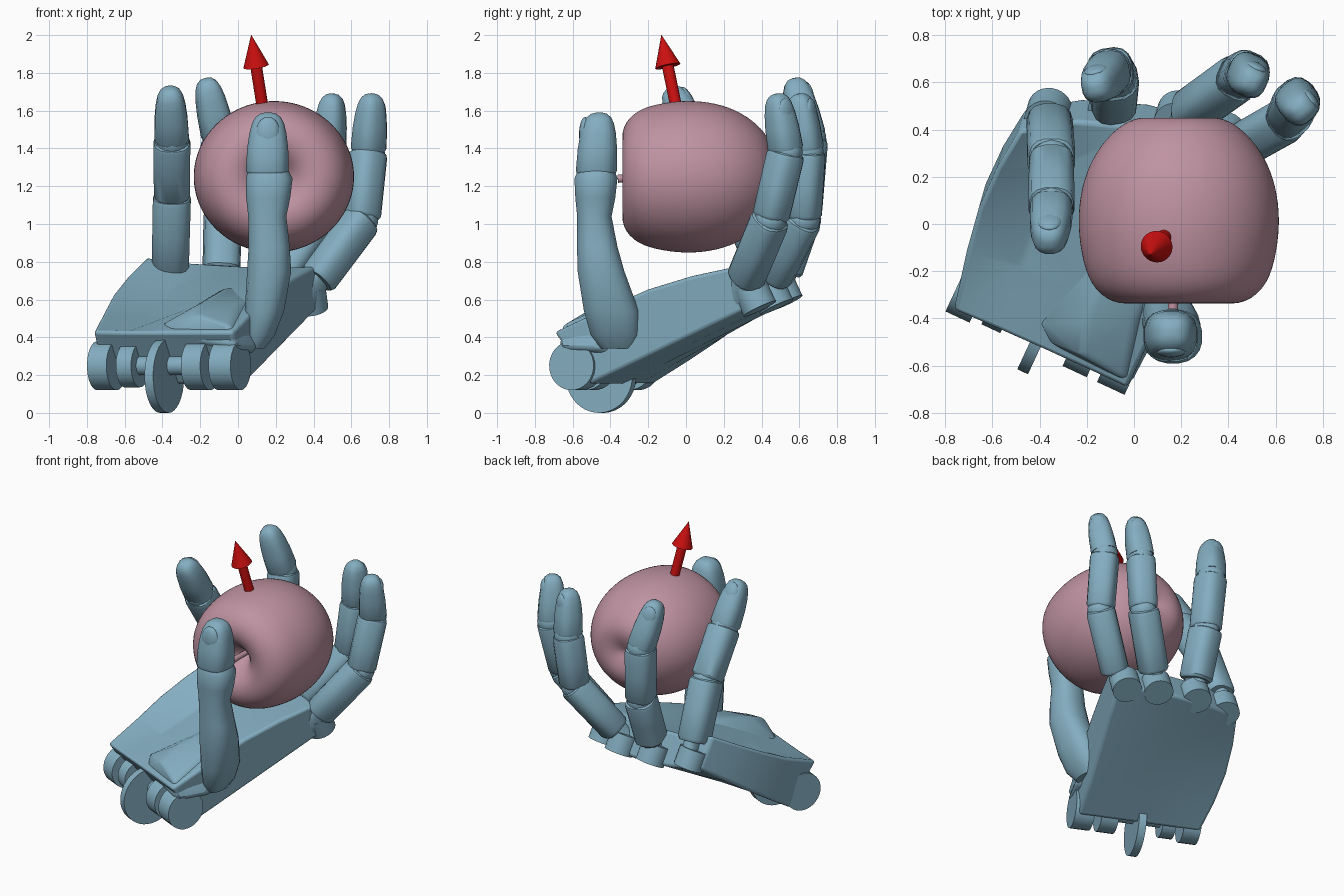
import bpy, bmesh
from math import sin, cos, pi, copysign, radians
from mathutils import Vector as V

if "Cube" in bpy.data.objects:
    bpy.data.objects.remove(bpy.data.objects["Cube"])


def material(name, rgb):
    m = bpy.data.materials.new(name)
    m.diffuse_color = (*rgb, 1)
    m.use_nodes = True
    m.node_tree.nodes["Principled BSDF"].inputs["Base Color"].default_value = m.diffuse_color
    return m


BLUE = material("blue", (0.23, 0.42, 0.53))
PINK = material("pink", (0.52, 0.29, 0.36))
RED = material("red", (0.60, 0.005, 0.005))


def finish(bm, name, mat=BLUE, angle=35, bevel=0):
    bmesh.ops.recalc_face_normals(bm, faces=bm.faces)
    me = bpy.data.meshes.new(name)
    bm.to_mesh(me)
    bm.free()
    ob = bpy.data.objects.new(name, me)
    bpy.context.collection.objects.link(ob)
    me.materials.append(mat)
    if bevel:
        mod = ob.modifiers.new("bevel", "BEVEL")
        mod.width, mod.segments = bevel, 3
    bpy.context.view_layer.objects.active = ob
    ob.select_set(True)
    bpy.ops.object.shade_smooth_by_angle(angle=radians(angle))
    ob.select_set(False)
    return ob


def loft(name, stations, s, o, mat=BLUE, sides=16, power=0.75, angle=35):
    """Tube through (centre, half width, half depth) stations; s and o are its cross axes."""
    bm = bmesh.new()
    rings = []
    for c, w, d in stations:
        ring = []
        for i in range(sides):
            a = 2 * pi * (i + 0.5) / sides
            x, y = (copysign(abs(f) ** power, f) for f in (cos(a), sin(a)))
            ring.append(bm.verts.new(c + s * x * w + o * y * d))
        rings.append(ring)
    for r, q in zip(rings, rings[1:]):
        for i in range(sides):
            j = (i + 1) % sides
            bm.faces.new((r[i], r[j], q[j], q[i]))
    bm.faces.new(rings[0])
    bm.faces.new(rings[-1])
    return finish(bm, name, mat, angle)


def cross_axes(d, hint):
    o = (hint - d * hint.dot(d)).normalized()
    return d.cross(o), o


def rod(name, a, b, r1, r2=None, mat=BLUE, sides=28):
    a, b = V(a), V(b)
    d = (b - a).normalized()
    s, o = cross_axes(d, V((0.31, 0.52, 0.79)))
    r2 = r1 if r2 is None else r2
    return loft(name, [(a, r1, r1), (b, r2, r2)], s, o, mat, sides, 1)


def ball(name, c, w, d, h, s, o, up):
    bm = bmesh.new()
    bmesh.ops.create_uvsphere(bm, u_segments=16, v_segments=10, radius=1)
    for v in bm.verts:
        x, y, z = v.co
        v.co = c + s * x * w + o * y * d + up * z * h
    return finish(bm, name, angle=60)


def hull(name, points, bevel):
    bm = bmesh.new()
    for p in points:
        bm.verts.new(p)
    bmesh.ops.convex_hull(bm, input=bm.verts[:])
    finish(bm, name, bevel=bevel, angle=50)


APPLE = V((0.19, 0.06, 1.25))
N = V((-0.12, -0.42, 0.90)).normalized()      # palm normal
L = V((0.36, 0.85, 0.38)).normalized()        # wrist to knuckles

# Fingers: pivots from knuckle to tip, half width, outward direction
SHAFT = [(0.0, 0.86), (0.05, 0.98), (0.5, 0.99), (0.93, 1.0), (0.98, 0.95), (1.0, 0.85)]
TIP = [(0.0, 0.95), (0.04, 1.0), (0.4, 0.96), (0.65, 0.87), (0.82, 0.75), (0.92, 0.6), (0.98, 0.38), (1.0, 0.15)]
FINGERS = {
    "index": ([(.38, .29, .65), (.655, .445, 1.02), (.69, .53, 1.38), (.71, .48, 1.69)], .095, (.7, .6, 0)),
    "middle": ([(.19, .44, .66), (.44, .62, 1.02), (.48, .64, 1.38), (.50, .60, 1.69)], .095, (.4, .9, 0)),
    "ring": ([(-.09, .49, .68), (-.08, .62, 1.06), (-.10, .65, 1.45), (-.17, .57, 1.77)], .100, (-.15, 1, 0)),
    "little": ([(-.36, .45, .70), (-.35, .27, 1.14), (-.35, .07, 1.44), (-.36, -.09, 1.72)], .102, (0, 1, 0)),
}


def nail(name, a, b, hint, w, t=0.70):
    d = (b - a).normalized()
    s, o = cross_axes(d, hint)
    ball(name, a.lerp(b, t) + o * w * 0.66, w * 0.58, w * 0.26, w * 0.75, s, o, d)


for fname, (pts, w, out) in FINGERS.items():
    pts, out = [V(p) for p in pts], V(out)
    for k in range(3):
        a, b = pts[k], pts[k + 1]
        d = (b - a).normalized()
        s, o = cross_axes(d, out)
        start = a + d * (0.07 if k == 0 else 0.012)
        end = b + d * (0.01 if k == 0 else 0)
        scale = w * (1.0, 0.97, 0.90)[k]
        prof = SHAFT if k < 2 else TIP
        loft(f"{fname}_segment_{k + 1}", [(start.lerp(end, t), scale * r, scale * r * 1.04) for t, r in prof], s, o)
        if k:
            ball(f"{fname}_joint_{k}", a, w * 0.9, w * 0.95, w * 0.9, s, o, d)
        else:
            # Hinge tongue between palm and finger
            loft(f"{fname}_hinge", [(a - d * 0.05, w * .5, w * .8), (a + d * 0.16, w * .5, w * .7)], s, o)
    nail(f"{fname}_nail", pts[2], pts[3], out, w * 0.9)
    # Rounded knuckle lobe of the palm
    base = pts[0] + V((0, 0.02, -0.01)) + (V((.0, .06, .0)) if fname == "index" else V())
    rod(f"{fname}_knuckle_lobe", base - N * 0.09 - L * 0.02, base + N * 0.04 - L * 0.02, 0.095)

# Thumb: waisted lower bone and tapered tip
X, Y = V((1, 0, 0)), V((0, 1, 0))
bone = [((.09, -.36, .34), .05, .09), ((.115, -.375, .41), .08, .13), ((.14, -.395, .54), .105, .147),
        ((.165, -.45, .75), .118, .125), ((.165, -.47, .88), .11, .108), ((.155, -.485, 1.04), .102, .092),
        ((.16, -.48, 1.14), .118, .107), ((.165, -.477, 1.24), .125, .115), ((.16, -.475, 1.28), .11, .10)]
loft("thumb_bone", [(V(c), w, d) for c, w, d in bone], X, Y, sides=20, power=0.85, angle=45)
ta, tb = V((.155, -.475, 1.27)), V((.16, -.46, 1.59))
loft("thumb_tip", [(ta.lerp(tb, t), .115 * r, .110 * r) for t, r in TIP], X, Y)
nail("thumb_nail", ta, tb, -Y, .11, 0.66)

# Palm slab: lofted grid from the wrist axis to the knuckles
W0, W1 = V((0, -.60, .25)), V((-.73, -.26, .25))
KNUCKLES = [V(p) for p in [(.43, .32, .66), (.30, .40, .655), (.05, .47, .66), (-.23, .49, .68), (-.47, .45, .71)]]
RISE = (0.05, 0.06, 0.04, -0.05, 0.0)
bm = bmesh.new()
top, bot = [], []
for i in range(5):
    t = i / 4
    trow, brow = [], []
    for j, k in enumerate(KNUCKLES):
        wrist = W0.lerp(W1, j / 4)
        c = wrist.lerp(k, 0.04 + 0.96 * t)
        if j == 4:
            c += (W1 - W0).normalized() * 0.05 * sin(pi * t)
        lip = -L * 0.06 if i == 0 else V()
        thick = 0.19 - 0.06 * t + RISE[j] * sin(pi * t) + (0.015 if i == 0 else 0)
        trow.append(bm.verts.new(c + N * thick + lip))
        brow.append(bm.verts.new(c - N * (0.13 - 0.03 * t)))
    top.append(trow)
    bot.append(brow)
for g in (top, bot):
    for r, q in zip(g, g[1:]):
        for j in range(4):
            bm.faces.new((r[j], r[j + 1], q[j + 1], q[j]))
for i in range(4):
    for j in (0, 4):
        bm.faces.new((top[i][j], top[i + 1][j], bot[i + 1][j], bot[i][j]))
for j in range(4):
    for i in (0, 4):
        bm.faces.new((top[i][j], top[i][j + 1], bot[i][j + 1], bot[i][j]))
finish(bm, "palm", bevel=0.02)

# Thumb pad rising around the thumb socket
hull("thumb_pad", [(-.42, -.48, .40), (-.40, -.42, .47), (-.22, -.56, .52), (-.04, -.66, .46), (-.01, -.68, .34),
                   (.10, -.47, .34), (-.20, -.42, .58), (.0, -.42, .57), (.07, -.26, .60), (-.05, -.05, .67),
                   (.16, -.10, .60), (-.30, -.12, .50), (-.2, -.3, .3), (.02, -.3, .25)], 0.03)

# Wrist lugs and pulley disc
for n, (a, b) in enumerate([(-0.02, 0.14), (0.2, 0.34), (0.71, 0.82), (0.88, 1.02)]):
    rod(f"wrist_lug_{n + 1}", W0.lerp(W1, a), W0.lerp(W1, b), 0.13 if n != 2 else 0.115)
axis = (W1 - W0).normalized()
rod("wrist_axle", W0.lerp(W1, 0.3), W0.lerp(W1, 0.75), 0.05)
hub = V((-.39, -.45, .195))
rod("wrist_disc", hub - axis * 0.025, hub + axis * 0.025, 0.195, sides=40)

# Apple: spun profile lying with its stem to the front
profile = [(.0, -.20), (.035, -.24), (.09, -.33), (.17, -.40), (.285, -.40), (.38, -.32), (.418, -.18), (.432, -.04),
           (.415, .10), (.37, .22), (.295, .32), (.21, .385), (.13, .395), (.06, .375), (.0, .35)]
bm = bmesh.new()
vs = [bm.verts.new((r, y, 0)) for r, y in profile]
es = [bm.edges.new(p) for p in zip(vs, vs[1:])]
bmesh.ops.spin(bm, geom=vs + es, cent=(0, 0, 0), axis=(0, 1, 0), angle=2 * pi, steps=32)
bmesh.ops.remove_doubles(bm, verts=bm.verts[:], dist=0.0005)
for v in bm.verts:
    v.co = V((v.co.x, v.co.y, v.co.z * 0.945)) + APPLE
apple = finish(bm, "apple", PINK, 80)
apple.modifiers.new("smooth", "SUBSURF").levels = 2
rod("apple_stem", (.18, -.12, 1.25), (.165, -.36, 1.24), .016, .022, PINK, 12)

# Arrow
tip, heart = V((.07, -.13, 2.0)), V((.185, .02, 1.27))
back = (heart - tip).normalized()
neck = tip + back * 0.17
rod("arrow_shaft", heart, neck, .031, mat=RED)
rod("arrow_head", neck, tip, .068, .001, RED)
